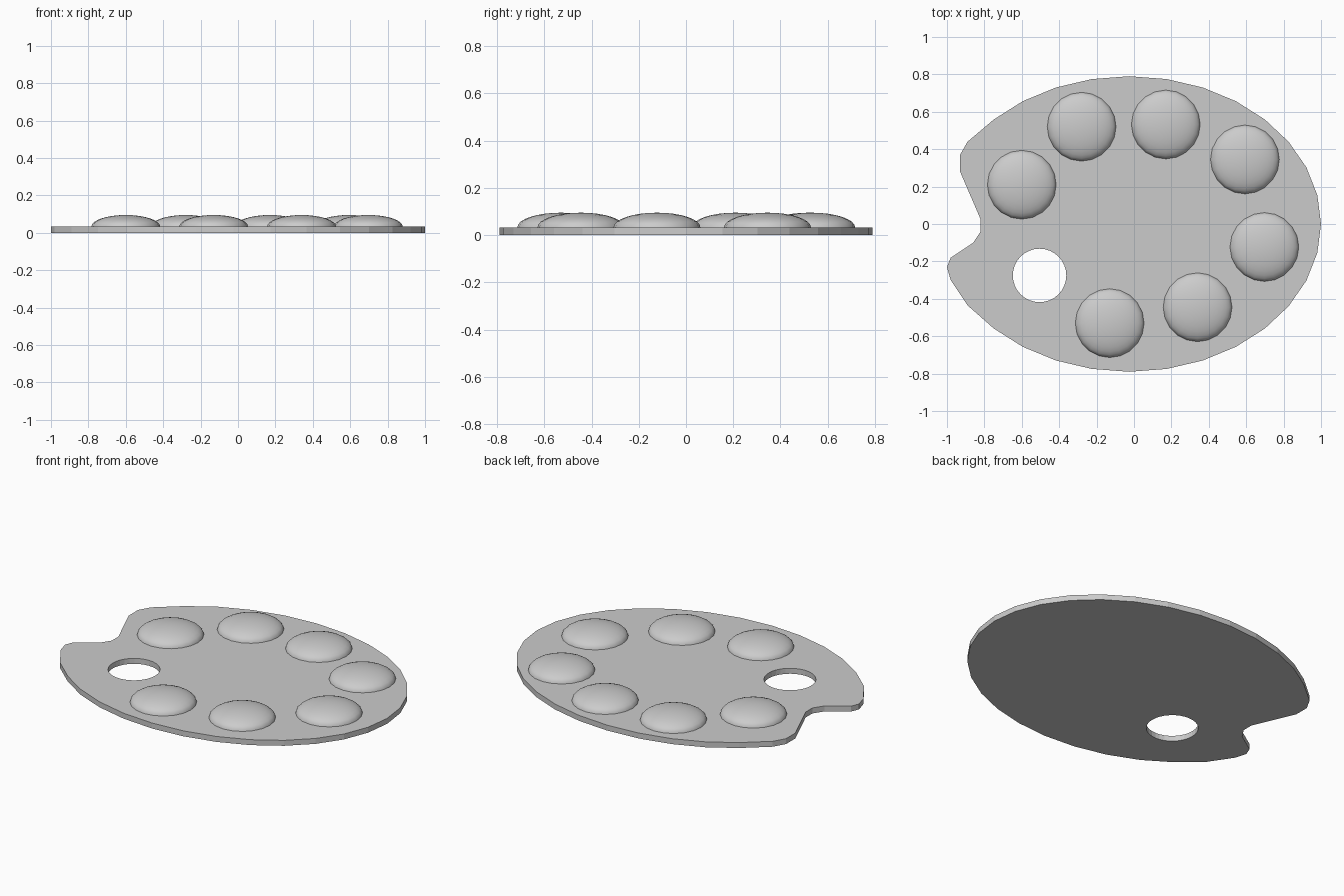
import bpy, bmesh
from math import cos, sin, pi

if "Cube" in bpy.data.objects:
    bpy.data.objects.remove(bpy.data.objects["Cube"])

THICK = 0.033


def make_object(name, bm):
    mesh = bpy.data.meshes.new(name)
    bm.to_mesh(mesh)
    bm.free()
    obj = bpy.data.objects.new(name, mesh)
    bpy.context.collection.objects.link(obj)
    return obj


def ellipse(cx, cy, a, b, sides, first, last):
    return [(cx + a * cos(2 * pi * k / sides), cy + b * sin(2 * pi * k / sides))
            for k in range(first, last)]


def add_loop(bm, pts):
    verts = [bm.verts.new((x, y, 0)) for x, y in pts]
    return [bm.edges.new((v, verts[(i + 1) % len(verts)])) for i, v in enumerate(verts)]


# Palette board: oval with a notch on the left, plus the thumb hole
notch = [(-0.89, 0.44), (-0.93, 0.37), (-0.93, 0.28), (-0.82, 0.025), (-0.82, -0.04),
         (-0.86, -0.10), (-0.98, -0.18), (-1.0, -0.23), (-0.98, -0.30), (-0.89, -0.435)]
oval = (-0.025, 0.0, 1.025, 0.79, 32)
outline = ellipse(*oval, 0, 13) + notch + ellipse(*oval, 20, 32)
thumb_hole = ellipse(-0.505, -0.275, 0.143, 0.143, 32, 0, 32)
bm = bmesh.new()
edges = add_loop(bm, outline) + add_loop(bm, thumb_hole)
bmesh.ops.triangle_fill(bm, use_beauty=True, use_dissolve=False, edges=edges)
ext = bmesh.ops.extrude_face_region(bm, geom=bm.faces[:], use_keep_orig=True)
top = [g for g in ext["geom"] if isinstance(g, bmesh.types.BMVert)]
bmesh.ops.translate(bm, verts=top, vec=(0, 0, THICK))
bmesh.ops.recalc_face_normals(bm, faces=bm.faces[:])
make_object("palette_board", bm)

# Paint blobs: flattened domes around the rim
blobs = [(-0.60, 0.21), (-0.28, 0.52), (0.17, 0.532), (0.593, 0.345),
         (0.697, -0.123), (0.34, -0.445), (-0.13, -0.53)]
for i, (x, y) in enumerate(blobs):
    bm = bmesh.new()
    bmesh.ops.create_uvsphere(bm, u_segments=20, v_segments=16, radius=1)
    bmesh.ops.delete(bm, geom=[v for v in bm.verts if v.co.z < -0.01], context='VERTS')
    bmesh.ops.scale(bm, vec=(0.184, 0.184, 0.062), verts=bm.verts[:])
    for f in bm.faces:
        f.smooth = True
    blob = make_object(f"paint_blob_{i + 1}", bm)
    blob.location = (x, y, THICK)
